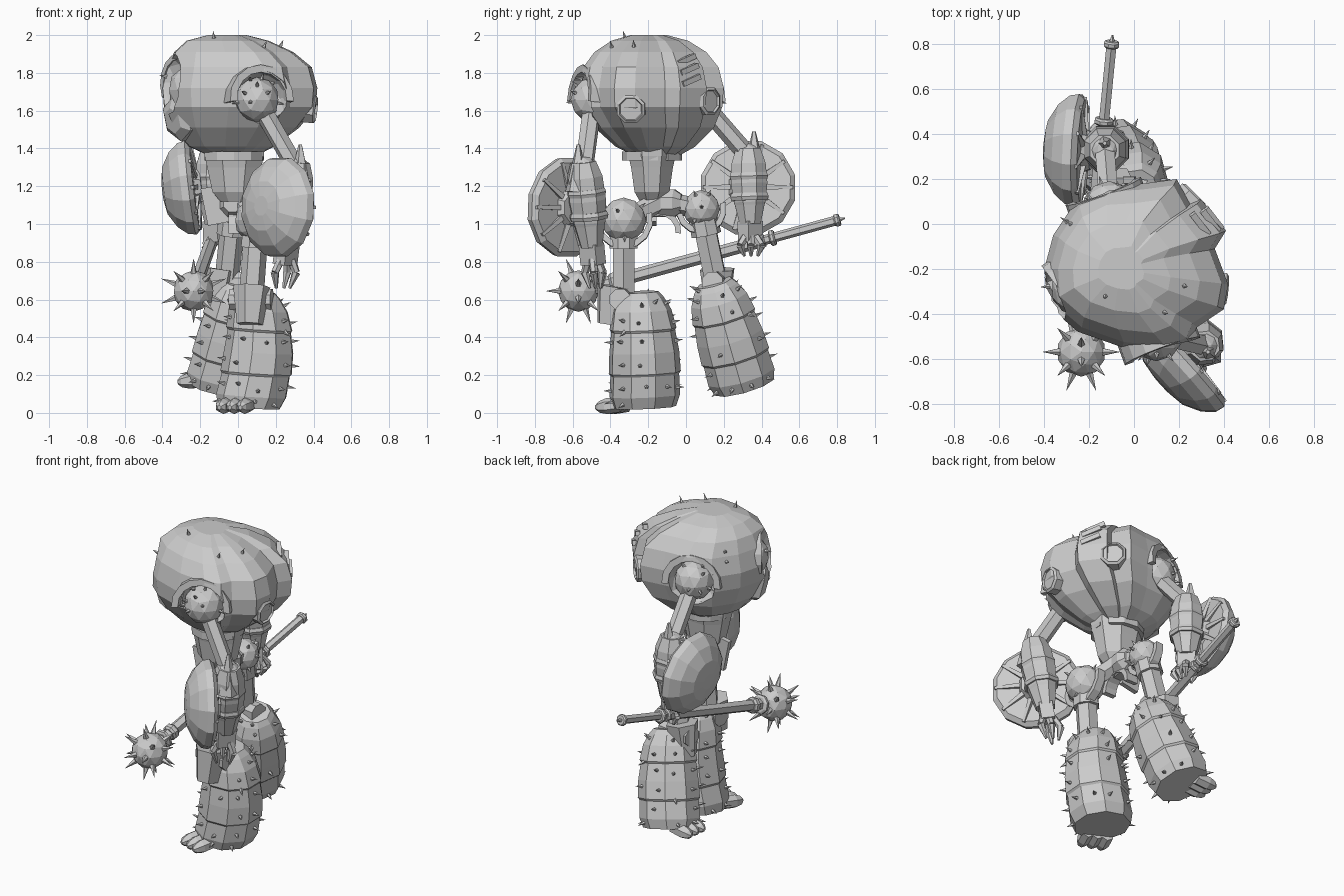
import bpy, bmesh, math, random
from mathutils import Vector as V, Matrix

random.seed(4)
cube = bpy.data.objects.get("Cube")
if cube:
    bpy.data.objects.remove(cube)

grey = bpy.data.materials.new("plain_grey")
grey.use_nodes = True
COLOUR = (0.6, 0.6, 0.6, 1)
grey.diffuse_color = COLOUR
grey.node_tree.nodes["Principled BSDF"].inputs["Base Color"].default_value = COLOUR


def finish(name, bm):
    bmesh.ops.recalc_face_normals(bm, faces=bm.faces)
    me = bpy.data.meshes.new(name)
    bm.to_mesh(me)
    bm.free()
    me.materials.append(grey)
    ob = bpy.data.objects.new(name, me)
    bpy.context.collection.objects.link(ob)
    return ob


def frame(axis, at=(0, 0, 0)):
    return Matrix.Translation(at) @ V(axis).to_track_quat('Z', 'Y').to_matrix().to_4x4()


def skin(name, rings):
    """Join rings of points with quads and cap both ends."""
    bm = bmesh.new()
    rows = [[bm.verts.new(p) for p in r] for r in rings]
    n = len(rows[0])
    for a, b in zip(rows, rows[1:]):
        for i in range(n):
            bm.faces.new((a[i], a[(i + 1) % n], b[(i + 1) % n], b[i]))
    bm.faces.new(rows[0])
    bm.faces.new(rows[-1])
    return finish(name, bm)


def lathe(name, a, axis, profile, sides=8, bend=(0, 0, 0)):
    """Rings of (radius, distance along the axis), bowed sideways by bend."""
    m = frame(axis, a)
    turn = [math.tau * (i + .5) / sides for i in range(sides)]
    end = profile[-1][1]
    return skin(name, [[m @ V((r * math.cos(t), r * math.sin(t), h))
                        + V(bend) * math.sin(math.pi * h / end) for t in turn]
                       for r, h in profile])


def tube(name, a, b, r1, r2=None, sides=6):
    d = V(b) - V(a)
    return lathe(name, a, d, [(r1, 0), (r1 if r2 is None else r2, d.length)], sides)


def ball(name, c, r, sub=2, scale=(1, 1, 1)):
    bm = bmesh.new()
    bmesh.ops.create_icosphere(bm, subdivisions=sub, radius=r)
    bmesh.ops.scale(bm, vec=scale, verts=bm.verts)
    bmesh.ops.translate(bm, vec=c, verts=bm.verts)
    return finish(name, bm)


def box(name, c, size, axis=(0, 0, 1)):
    bm = bmesh.new()
    bmesh.ops.create_cube(bm, size=1, matrix=frame(axis, c) @ Matrix.Diagonal((*size, 1)))
    return finish(name, bm)


def arc(name, c, axis, up, radius, half, thick, width, steps=9):
    """Square bar bent round an axis, centred on the up direction."""
    n = V(axis).normalized()
    u = (V(up) - n * V(up).dot(n)).normalized()
    s = n.cross(u)
    rings = []
    for i in range(steps):
        t = math.radians(half) * (2 * i / (steps - 1) - 1)
        d = u * math.cos(t) + s * math.sin(t)
        rings.append([V(c) + d * (radius + e * thick) + n * (f * width)
                      for e, f in ((-1, -1), (1, -1), (1, 1), (-1, 1))])
    return skin(name, rings)


def cones(name, spots, length, r):
    bm = bmesh.new()
    for p, d in spots:
        bmesh.ops.create_cone(bm, cap_ends=True, segments=5, radius1=r, radius2=0, depth=length,
                              matrix=frame(d, V(p) + V(d) * length * .4))
    return finish(name, bm)


def spikes(ob, count, length, r, rule):
    faces = [f for f in ob.data.polygons if rule(f.center, f.normal)]
    spots = []
    for f in random.choices(faces, [f.area for f in faces], k=count):
        w = [random.random() + .3 for _ in f.vertices]
        p = sum((ob.data.vertices[i].co * k for i, k in zip(f.vertices, w)), V()) / sum(w)
        if all((p - q).length > length * 1.1 for q, _ in spots):
            spots.append((p, f.normal.copy()))
    cones(ob.name + "_spikes", spots, length, r)


def cut(ob, cutter):
    m = ob.modifiers.new("cut", 'BOOLEAN')
    m.operation = 'DIFFERENCE'
    m.object = cutter
    bpy.context.view_layer.update()
    me = bpy.data.meshes.new_from_object(ob.evaluated_get(bpy.context.evaluated_depsgraph_get()))
    ob.modifiers.clear()
    ob.data = me
    bpy.data.objects.remove(cutter)


# Hunched torso shell, lobed at the back
outline = [(.42, -.27), (.36, -.11), (.41, -.03), (.3, .11), (.25, .09), (.19, .2), (.04, .18),
           (-.12, .17), (-.26, .1), (-.36, -.05), (-.4, -.2), (-.39, -.36), (-.25, -.48),
           (-.05, -.55), (.15, -.57), (.25, -.53), (.28, -.46), (.4, -.38)]
shell = [(1.36, .3, -.03, .04), (1.41, .55, -.04, .03), (1.51, .82, -.02, .02), (1.62, .98, 0, 0),
         (1.72, 1, 0, 0), (1.83, .93, 0, 0), (1.91, .77, -.03, 0), (1.97, .53, -.06, 0),
         (2, .25, -.06, 0)]
torso = skin("torso", [[(x * s + dx, -.2 + (y + .2) * s + dy, z) for x, y in outline]
                       for z, s, dx, dy in shell])
spikes(torso, 9, .045, .012, lambda p, n: n.z > .2 and p.x < .3)
shoulders = {"front": (V((.11, -.52, 1.66)), V((.35, -.95, .1))),
             "rear": (V((-.12, .1, 1.66)), V((-.35, .95, .1)))}
for c, d in shoulders.values():
    cut(torso, ball("socket_cutter", c + d * .06, .155))
cut(torso, ball("face_cutter", (-.4, -.34, 1.75), .16, 2, (.8, .8, 1.15)))

# Head inside the shell opening, with rim and teeth
ball("head", (-.25, -.29, 1.71), .12, 2, (1, 1, 1.1))
arc("face_rim", (-.29, -.3, 1.74), (-.8, -.6, 0), (0, 0, 1), .15, 115, .014, .03, 11)
cones("teeth", [((-.33 + .03 * i, -.28 - .04 * i, 1.62), V((0, 0, 1))) for i in range(-1, 3)], .05, .015)
lathe("jaw", (-.27, -.27, 1.57), (-.8, -.6, -.25), [(.13, 0), (.12, .07), (.07, .1)], 6)

# Back exhausts and slanted vents
for c, d in (((.38, -.29, 1.61), (1, -.1, -.1)), ((.25, .11, 1.65), (.7, .7, 0))):
    lathe("exhaust", c, d, [(.08, -.06), (.08, .025), (.065, .035), (.06, .022)], 8)
for x, y, z in ((.355, .025, 1.76), (.34, .015, 1.82), (.295, 0, 1.87)):
    slant = V((.035, -.045, -.02))
    tube("vent", V((x, y, z)) - slant, V((x, y, z)) + slant, .02, sides=4)

# Shoulders
for side, (c, d) in shoulders.items():
    b = ball(side + "_shoulder", c - d * .03, .12)
    spikes(b, 16, .045, .012, lambda p, n: n.dot(d) > .1 and n.z > -.2)
    arc(side + "_shoulder_arch", c, d, (0, 0, 1), .16, 95, .02, .05)

# Waist and pelvis
skin("waist", [[(-.02 + math.cos(math.tau * (i + .5) / 8) * a,
                 -.18 + math.sin(math.tau * (i + .5) / 8) * b, z) for i in range(8)]
               for z, a, b in ((1.46, .18, .14), (1.36, .17, .135), (1.3, .155, .12),
                               (1.17, .125, .1), (1.12, .08, .07))])
arc("belt", (-.02, -.18, 1.36), (0, 0, 1), (-1, -.4, 0), .145, 170, .015, .025, 11)
lathe("pelvis", (-.03, -.23, 1.11), (.15, 1, 0), [(.05, 0), (.08, .04), (.08, .17), (.05, .21)], 8)
box("front_plate", (-.12, -.17, 1.1), (.03, .12, .2), (-.2, 0, 1))
arc("crotch_arch", (-.01, -.14, .96), (1, 0, 0), (0, 0, 1), .1, 95, .015, .04)


def leg(side, hip, r, knee, top, sole, rings, toe, turn, bend):
    """Hip ball, thigh, knee, armoured boot and toes."""
    hip, knee, top, sole, toe = map(V, (hip, knee, top, sole, toe))
    b = ball(side + "_hip", hip, r)
    spikes(b, 8, .04, .012, lambda p, n: n.x > 0)
    arc(side + "_hip_hook", hip, (1, 0, .1), (0, 0, -1), r + .02, 105, .015, .025)
    tube(side + "_hip_bar", hip, (0, -.13, 1.12), .05, .06)
    tube(side + "_thigh_collar", hip, hip.lerp(knee, .35), .075, .08, 8)
    tube(side + "_thigh", hip, knee, .065, .065, 6)
    side_step = V((.11, -.02, 0))
    tube(side + "_knee", knee - side_step, knee + side_step, .06, sides=8)
    tube(side + "_knee_cap", knee + turn * .05 + V((.02, 0, .07)),
         knee + turn * .08 + V((.02, 0, -.13)), .1, .07, 6)
    axis = sole - top
    boot = lathe(side + "_boot", top, axis, [(q, t * axis.length) for t, q in rings], 9, bend)
    spikes(boot, 52, .05, .013, lambda p, n: abs(n.dot(axis.normalized())) < .75)
    across = V((-turn.y, turn.x, 0))
    for i in (-1, 0, 1):
        p = toe + across * .06 * i
        lathe(side + "_toe", p - turn * .1 + V((0, 0, .04)), turn + V((0, 0, -.12)),
              [(.04, 0), (.042, .08), (.03, .12), (.012, .14)], 6)


boot_rings = [(0, .1), (.05, .125), (.16, .16), (.32, .18), (.34, .172), (.52, .188),
              (.7, .194), (.72, .185), (.9, .19), (1, .17)]
leg("front", (.1, -.33, 1.02), .12, (.07, -.33, .6), (.1, -.245, .64), (.06, -.22, .03),
    boot_rings, (-.03, -.42, .005), V((-.35, -.93, 0)), (.035, .01, 0))
leg("rear", (-.02, .08, 1.08), .1, (-.06, .16, .69), (.01, .15, .69), (-.11, .31, .14),
    [(t, q * .97) for t, q in boot_rings], (-.27, .32, .14), V((-.95, .1, 0)), (.01, 0, 0))


def shield(side, c, n, radius, depth):
    """Domed disc with ribs on its back."""
    c, n = V(c), V(n).normalized()
    lathe(side + "_shield", c, n, [(radius * .9, -.045), (radius, -.02), (radius * .97, .02),
          (radius * .8, depth * .55), (radius * .5, depth * .9), (radius * .2, depth)], 12)
    m = frame(n).to_3x3()
    for i in range(10):
        t = math.tau * i / 10
        d = m @ V((math.cos(t), math.sin(t), 0))
        tube(side + "_shield_rib", c + d * radius * .35 - n * .05, c + d * radius * .92 - n * .04,
             .02, .012, 4)
    lathe(side + "_shield_boss", c - n * .08, n, [(.09, 0), (.11, .04)], 8)


def arm(side, elbow, wrist, out, reach, fingers):
    """Upper arm, plated forearm and clawed hand."""
    shoulder, elbow, wrist, out = shoulders[side][0], V(elbow), V(wrist), V(out)
    tube(side + "_upper_arm", shoulder - shoulders[side][1] * .03, elbow, .05, sides=6)
    ball(side + "_elbow", elbow, .07, 2)
    d = wrist - elbow
    size = d.length
    lathe(side + "_forearm", elbow, d, [(.07, -.04), (.098, .04), (.105, size * .4),
          (.09, size * .68), (.085, size * .72), (.06, size)], 8)
    for t in (.3, .6):
        p = elbow.lerp(wrist, t)
        lathe(side + "_strap", p, d, [(.103, -.02), (.11, 0), (.103, .02)], 8)
    tube(side + "_elbow_guard", elbow + out * .055 - V((0, 0, .12)), elbow + out * .05 + V((0, 0, .13)), .07, .01, 5)
    d.normalize()
    palm = wrist + d * .04
    box(side + "_palm", palm, (.11, .08, .11), d)
    for f in fingers:
        a = palm + V(f) * .4 + d * .03
        k = a + d * reach * .8 + V(f) * .4
        tube(side + "_finger", a, k, .023, .021, 6)
        tube(side + "_fingertip", k, k + d * reach - V(f) * .3, .023, .008, 6)


arm("front", (.31, -.54, 1.29), (.26, -.5, .88), (.4, -.6, 0), .085,
    [(.08, 0, 0), (.02, .05, 0), (-.06, .06, 0), (-.06, -.06, 0)])
shield("front", (.21, -.635, 1.09), (-.74, -.67, .05), .27, .12)
arm("rear", (-.13, .33, 1.36), (-.12, .34, 1), (0, .6, 0), .055,
    [(.07, .07, 0), (.08, 0, 0), (.07, -.07, 0), (-.07, 0, 0)])
shield("rear", (-.27, .33, 1.19), (-1, .05, -.12), .258, .13)

# Spiked club held in the rear hand
end, head = V((-.1, .8, 1.02)), V((-.235, -.57, .645))
d = head - end
tube("club_shaft", end.lerp(head, .28), head, .034, .036, 6)
tube("club_handle", end, end.lerp(head, .3), .026, .026, 6)
for t, r, w in ((0, .036, .03), (.25, .045, .03), (.29, .04, .03), (.86, .05, .05), (.91, .06, .03)):
    lathe("club_ring", end.lerp(head, t) - d.normalized() * w / 2, d,
          [(r * .8, 0), (r, w / 4), (r, w * .75), (r * .8, w)], 8)
tube("pommel_spike", end, end - d * .03, .018, .004, 5)
ball("club_head", head, .11, 2)
gold = (1 + 5 ** .5) / 2
dirs = [V(p).normalized() for a in (-1, 1) for b in (-1, 1)
        for p in ((0, a / gold, b * gold), (a / gold, b * gold, 0), (b * gold, 0, a / gold),
                  (a, b, 1), (a, b, -1))]
cones("club_spikes", [(head + v * .1, v) for v in dirs], .095, .02)
